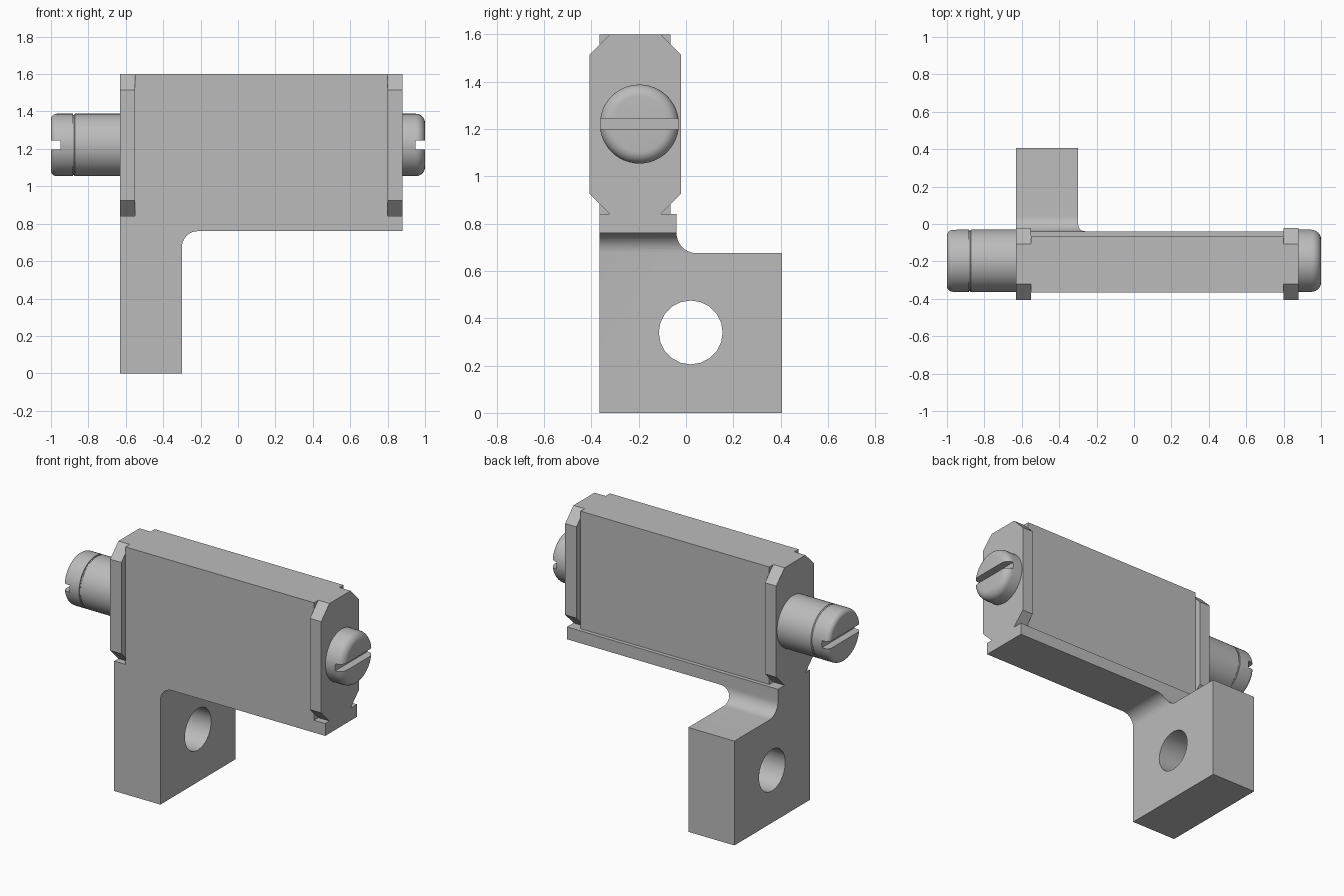
import bpy, bmesh, math
from mathutils import Vector

if "Cube" in bpy.data.objects:
    bpy.data.objects.remove(bpy.data.objects["Cube"], do_unlink=True)

steel = bpy.data.materials.new("grey steel")
steel.use_nodes = True
GREY = (0.5, 0.5, 0.5, 1)
steel.diffuse_color = GREY
steel.node_tree.nodes["Principled BSDF"].inputs["Base Color"].default_value = GREY


def finish(name, bm):
    bmesh.ops.remove_doubles(bm, verts=bm.verts, dist=1e-5)
    bmesh.ops.recalc_face_normals(bm, faces=bm.faces)
    mesh = bpy.data.meshes.new(name)
    bm.to_mesh(mesh)
    bm.free()
    mesh.materials.append(steel)
    obj = bpy.data.objects.new(name, mesh)
    bpy.context.collection.objects.link(obj)
    return obj


def prism(name, points, axis, low, high):
    """Extrude a profile along x (points are y, z) or along y (points are x, z)."""
    bm = bmesh.new()
    place = (lambda a, b: (low, a, b)) if axis == "x" else (lambda a, b: (a, low, b))
    face = bm.faces.new([bm.verts.new(place(*p)) for p in points])
    out = bmesh.ops.extrude_face_region(bm, geom=[face])
    step = Vector((high - low, 0, 0)) if axis == "x" else Vector((0, high - low, 0))
    moved = [v for v in out["geom"] if isinstance(v, bmesh.types.BMVert)]
    bmesh.ops.translate(bm, verts=moved, vec=step)
    return finish(name, bm)


def arc(cx, cz, r, start, end, n=10):
    angles = [math.radians(start + (end - start) * i / n) for i in range(n + 1)]
    return [(cx + r * math.cos(a), cz + r * math.sin(a)) for a in angles]


def lathe(name, profile, y, z):
    """Spin a profile of (x, radius) points about a line along x."""
    bm = bmesh.new()
    verts = [bm.verts.new((x, y + r, z)) for x, r in profile]
    edges = [bm.edges.new(pair) for pair in zip(verts, verts[1:])]
    bmesh.ops.spin(bm, geom=verts + edges, cent=(0, y, z), axis=(1, 0, 0),
                   angle=math.tau, steps=48, use_duplicate=False)
    return finish(name, bm)


def boolean(obj, tool, operation):
    mod = obj.modifiers.new("shape", "BOOLEAN")
    mod.operation, mod.solver, mod.object = operation, "EXACT", tool
    activate(obj)
    bpy.ops.object.modifier_apply(modifier=mod.name)
    bpy.data.objects.remove(tool, do_unlink=True)


def activate(obj):
    bpy.ops.object.select_all(action="DESELECT")
    obj.select_set(True)
    bpy.context.view_layer.objects.active = obj


def smooth(obj):
    activate(obj)
    bpy.ops.object.shade_smooth_by_angle(angle=math.radians(35))


LEFT, RIGHT, TOP = -0.63, 0.88, 1.6
PLATE, LEDGE, R = 0.08, 0.84, 0.085
FRONT = -0.365

# Bracket: front silhouette crossed with side silhouette
front_shape = [(LEFT, 0), (-0.30, 0)] + arc(-0.30 + R, 0.76 - R, R, 180, 90) + [
    (RIGHT, 0.76), (RIGHT, LEDGE), (RIGHT - PLATE, LEDGE), (RIGHT - PLATE, TOP),
    (LEFT + PLATE, TOP), (LEFT + PLATE, LEDGE), (LEFT, LEDGE)]
side_shape = [(FRONT, -0.2), (0.405, -0.2), (0.405, 0.76 - R)] + arc(
    -0.04 + R, 0.76, R, 270, 180) + [
    (-0.04, LEDGE), (-0.065, LEDGE), (-0.065, 1.8), (FRONT, 1.8)]
bracket = prism("bracket_body", front_shape, "y", -1, 1)
boolean(bracket, prism("side_cutter", side_shape, "x", -2, 2), "INTERSECT")

# Mounting hole through the foot
boolean(bracket, prism("hole_cutter", arc(0.02, 0.34, 0.135, 0, 342, 19), "x", -1, 0),
        "DIFFERENCE")
smooth(bracket)

# Chamfered end plates
y0, y1 = -0.407, -0.022
octagon = [(y0 + R, LEDGE), (y1 - R, LEDGE), (y1, LEDGE + R), (y1, TOP - R),
           (y1 - R, TOP), (y0 + R, TOP), (y0, TOP - R), (y0, LEDGE + R)]
prism("right_end_plate", octagon, "x", LEFT, LEFT + PLATE)
prism("left_end_plate", octagon, "x", RIGHT - PLATE, RIGHT)

# Slotted screw head at one end, collar and slotted nut at the other
SY, SZ, SR = -0.197, 1.221, 0.167


def rounded_head(base, tip, fillet):
    side = 1 if tip > base else -1
    curve = arc(0, 0, fillet, 90, 0, 8)
    rim = [(tip + side * (b - fillet), SR - fillet + a) for b, a in
           [(q[0], q[1]) for q in curve]]
    return [(base, 0), (base, SR)] + rim + [(tip, 0)]


def slot(tip):
    z0, z1 = SZ - 0.023, SZ + 0.023
    return prism("slot_cutter", [(SY - 0.3, z0), (SY + 0.3, z0), (SY + 0.3, z1), (SY - 0.3, z1)],
                 "x", tip - 0.05, tip + 0.05)


for name, base, tip, fillet in (("screw_head", RIGHT - 0.01, 1, 0.05),
                                ("slotted_nut", -0.883, -1, 0.03)):
    head = lathe(name, rounded_head(base, tip, fillet), SY, SZ)
    boolean(head, slot(tip), "DIFFERENCE")
    smooth(head)

collar = lathe("collar", [(LEFT + 0.01, 0), (LEFT + 0.01, SR), (-0.872, SR),
                          (-0.877, SR - 0.006), (-0.885, SR - 0.006), (-0.885, 0)], SY, SZ)
smooth(collar)
